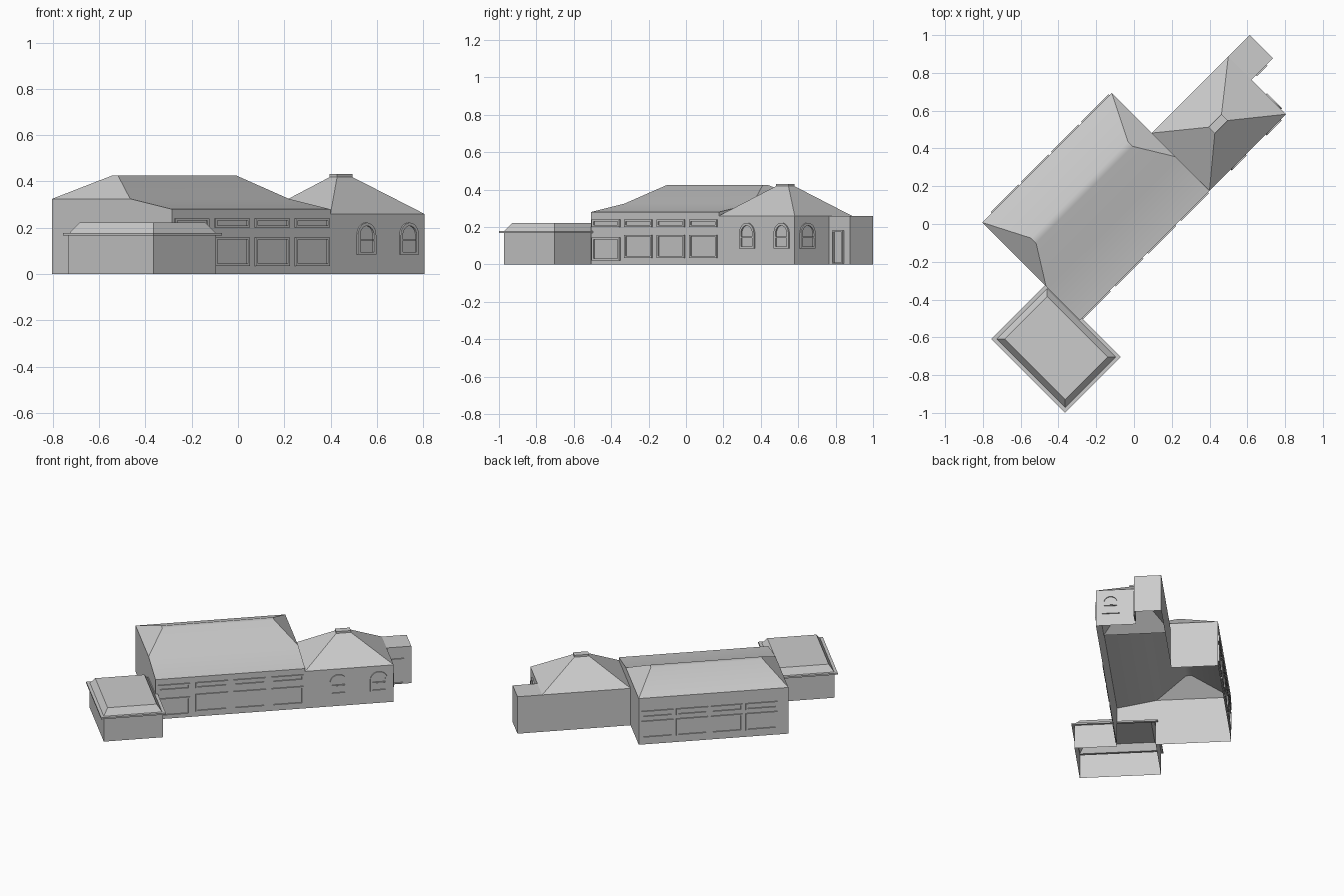
import bpy, math
from mathutils import Vector

if "Cube" in bpy.data.objects:
    bpy.data.objects.remove(bpy.data.objects["Cube"])

R = math.sqrt(0.5)
# The building is turned 45 degrees: u runs along it, v across it.
def P(u, v, z):
    return Vector(((u - v) * R, (u + v) * R, z))

gray = bpy.data.materials.new("plain_gray")
gray.diffuse_color = (0.6, 0.6, 0.6, 1)
gray.use_nodes = True
gray.node_tree.nodes["Principled BSDF"].inputs["Base Color"].default_value = gray.diffuse_color

def mesh(name, verts, faces, smooth=False):
    me = bpy.data.meshes.new(name)
    me.from_pydata([P(*p) for p in verts], [], faces)
    me.materials.append(gray)
    ob = bpy.data.objects.new(name, me)
    bpy.context.collection.objects.link(ob)
    bpy.ops.object.select_all(action='DESELECT')
    bpy.context.view_layer.objects.active = ob
    ob.select_set(True)
    if smooth:
        bpy.ops.object.shade_smooth_by_angle(angle=math.radians(30))
    return ob

def flip(pts, yes):
    return pts[::-1] if yes else pts

def wall_u(name, u, prof, outward):      # end wall at fixed u, profile of (v, z)
    area = sum(a[0] * b[1] - b[0] * a[1] for a, b in zip(prof, prof[1:] + prof[:1]))
    pts = flip([(u, v, z) for v, z in prof], (area > 0) != (outward > 0))
    mesh(name, pts, [range(len(pts))])

def wall_v(name, v, u0, u1, h, outward):  # long wall at fixed v
    pts = flip([(u0, v, 0), (u1, v, 0), (u1, v, h), (u0, v, h)], outward > 0)
    mesh(name, pts, [range(4)])

def rect(a, b, c, d):
    return [(a, c), (b, c), (b, d), (a, d)]

def loft(name, u0, u1, v0, v1, rings, cap=True):
    vs, fs = [], []
    for i, z in rings:
        vs += [(u0+i, v0+i, z), (u1-i, v0+i, z), (u1-i, v1-i, z), (u0+i, v1-i, z)]
    for k in range(len(rings) - 1):
        for j in range(4):
            a, b = 4*k + j, 4*k + (j+1) % 4
            fs.append((a, b, b+4, a+4))
    if cap:
        n = len(vs)
        fs.append((n-4, n-3, n-2, n-1))
    return mesh(name, vs, fs)

# Main dimensions
UL, UR, VF, VB = -0.562, 0.407, -0.158, 0.573   # hall
PE, PV, EE, EV = 0.98, 0.274, 1.14, 0.10        # pavilion and end block
LOW, HIGH, RIDGE, EAVE, MID = 0.28, 0.325, 0.425, 0.26, 0.097

# Hall walls, open where the side wings join
wall_v("hall_front_wall", VF, UL, UR, LOW, -1)
wall_v("hall_back_wall", VB, UL, UR, HIGH, 1)
top = [(VF, LOW), (MID, HIGH), (VB, HIGH)]
wall_u("hall_left_wall", UL, [(VB, 0), (0.09, 0), (0.09, 0.17), (VF, 0.17)] + top, -1)
wall_u("hall_right_wall", UR, [(VB, 0), (PV, 0), (PV, EAVE), (VF, EAVE)] + top, 1)

# Hall roof: bent slopes, hipped ends, softened ridge
a, b = -0.438, 0.286
roof = []
for l, r, v, z in [(UL, UR, VF, LOW), (UL, UR, MID, HIGH), (a, b, 0.295, RIDGE),
                   (a, b, 0.332, RIDGE), (UL, UR, VB, HIGH)]:
    roof += [(l, v, z), (r, v, z)]
mesh("hall_roof", roof, [(2*i, 2*i+1, 2*i+3, 2*i+2) for i in range(4)]
     + [(2, 4, 6, 8), (9, 7, 5, 3)], smooth=True)

# Pavilion and end block walls
wall_v("pavilion_front_wall", VF, UR, PE, EAVE, -1)
wall_v("pavilion_back_wall", PV, UR, EE, EAVE, 1)
wall_u("pavilion_end_wall", PE, rect(VF, EV, 0, EAVE), 1)
wall_u("end_block_end_wall", EE, rect(EV, PV, 0, EAVE), 1)
wall_v("end_block_front_wall", EV, PE, EE, EAVE, -1)
mesh("end_block_roof", [(PE, EV, EAVE), (EE, EV, EAVE), (EE, PV, EAVE), (PE, PV, EAVE)],
     [range(4)])

# Pavilion hip roof and its cap
c0, c1, d0, d1 = 0.642, 0.738, 0.037, 0.083
mesh("pavilion_roof",
     [(UR, VF, EAVE), (PE, VF, EAVE), (PE, PV, EAVE), (UR, PV, EAVE),
      (c0, d0, 0.418), (c1, d0, 0.418), (c1, d1, 0.418), (c0, d1, 0.418)],
     [(j, (j+1) % 4, (j+1) % 4 + 4, j + 4) for j in range(4)])
loft("pavilion_roof_cap", c0, c1, d0, d1, [(0, 0.416), (0, 0.431)])

# Annex walls and flat-topped roof with ledge
AL, AR, AF, AB = -0.945, -0.563, -0.43, 0.09
wall_v("annex_front_wall", AF, AL, AR, 0.17, -1)
wall_v("annex_back_wall", AB, AL, AR, 0.17, 1)
wall_u("annex_left_wall", AL, rect(AF, AB, 0, 0.17), -1)
wall_u("annex_right_wall", AR, rect(AF, VF, 0, 0.17), 1)
loft("annex_roof", -0.965, -0.547, -0.449, 0.103,
     [(0.02, 0.167), (0, 0.167), (0, 0.178), (0.02, 0.178), (0.05, 0.222)])

# Raised frames on walls: axis 'v' = wall at fixed v, 'u' = wall at fixed u
def frame(name, axis, pos, outward, outer, inner, depth=0.008):
    n = len(outer)
    def at(p, d):
        q = pos + outward * d
        return (p[0], q, p[1]) if axis == 'v' else (q, p[0], p[1])
    vs = [at(p, d) for p, d in
          [(p, 0) for p in outer] + [(p, depth) for p in outer]
          + [(p, depth) for p in inner] + [(p, 0) for p in inner]]
    rev = (axis == 'v') == (outward > 0)
    fs = []
    for k in range(3):
        for j in range(n):
            i, m = k*n + j, k*n + (j+1) % n
            fs.append(flip([i, m, m+n, i+n], rev))
    mesh(name, vs, fs)

def rect_frame(name, axis, pos, out, s, w, z0, z1, t=0.012):
    frame(name, axis, pos, out, rect(s-w/2, s+w/2, z0, z1),
          rect(s-w/2+t, s+w/2-t, z0+t*0.8, z1-t*0.8))

def arch(s, r, z0, z1):
    spring = z1 - r
    return [(s-r, z0), (s+r, z0)] + [
        (s + r*math.cos(math.pi*k/12), spring + r*math.sin(math.pi*k/12)) for k in range(13)]

def arch_window(name, axis, pos, out, s):
    frame(name, axis, pos, out, arch(s, 0.056, 0.085, 0.222), arch(s, 0.042, 0.095, 0.208))
    bar = rect(s-0.05, s+0.05, 0.142, 0.150)
    mid = rect(s-0.049, s+0.049, 0.1455, 0.1465)
    frame(name + "_bar", axis, pos, out, bar, mid)

# Hall windows, two rows on both long sides
for i in range(4):
    s = -0.443 + 0.245 * i
    drop = 0.014 if i == 0 else 0
    rect_frame("front_upper_window", 'v', VF, -1, s, 0.208, 0.200, 0.240)
    rect_frame("front_lower_window", 'v', VF, -1, s, 0.208, 0.035-drop, 0.158-drop)
    s = -0.388 + 0.225 * i
    rect_frame("back_upper_window", 'v', VB, 1, s, 0.205, 0.190, 0.235)
    rect_frame("back_lower_window", 'v', VB, 1, s, 0.205, 0.045, 0.165)

# Pavilion arched windows and end block door
for s in (0.623, 0.884):
    arch_window("arched_window", 'v', VF, -1, s)
arch_window("end_arched_window", 'u', PE, 1, -0.064)
rect_frame("door_frame", 'v', EV, -1, 1.053, 0.08, 0.005, 0.18, t=0.008)
